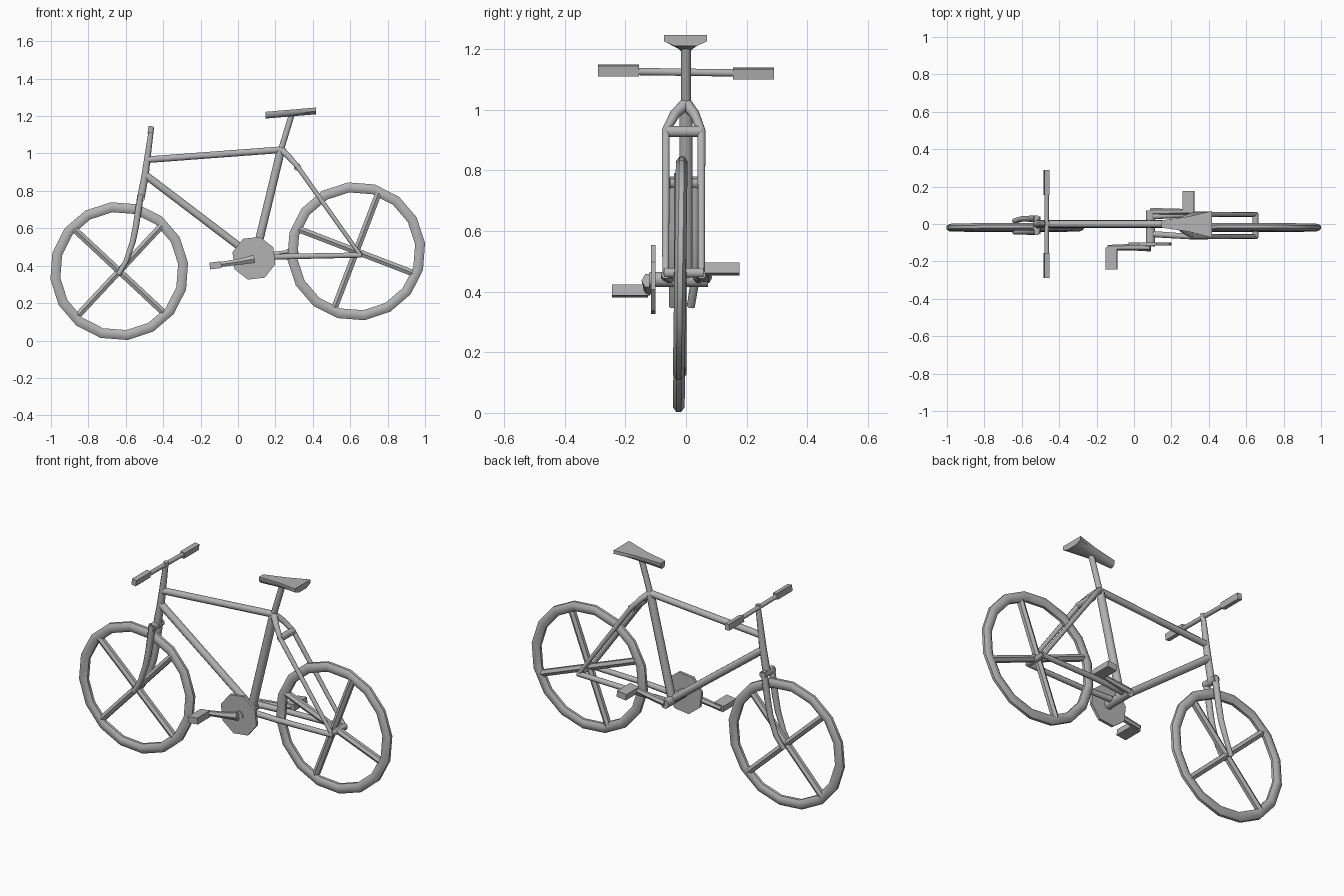
import bpy, bmesh, math
from mathutils import Vector, Matrix

cube = bpy.data.objects.get("Cube")
if cube:
    bpy.data.objects.remove(cube)

grey = bpy.data.materials.new("plain grey")
grey.use_nodes = True
colour = (0.45, 0.45, 0.45, 1)
grey.diffuse_color = colour
grey.node_tree.nodes["Principled BSDF"].inputs["Base Color"].default_value = colour


def finish(name, bm, angle=50):
    bmesh.ops.recalc_face_normals(bm, faces=bm.faces)
    mesh = bpy.data.meshes.new(name)
    bm.to_mesh(mesh)
    bm.free()
    mesh.materials.append(grey)
    obj = bpy.data.objects.new(name, mesh)
    bpy.context.collection.objects.link(obj)
    bpy.ops.object.select_all(action='DESELECT')
    obj.select_set(True)
    bpy.context.view_layer.objects.active = obj
    bpy.ops.object.shade_smooth_by_angle(angle=math.radians(angle))
    return obj


def skin(bm, rings, closed=False):
    """Join successive vertex rings with quads."""
    n = len(rings[0])
    count = len(rings) if closed else len(rings) - 1
    for i in range(count):
        a, b = rings[i], rings[(i + 1) % len(rings)]
        for j in range(n):
            k = (j + 1) % n
            bm.faces.new((a[j], a[k], b[k], b[j]))
    if not closed:
        bm.faces.new(rings[0])
        bm.faces.new(rings[-1])


def tube(name, points, radii, sides=8, turn=0.5, angle=50):
    """Sweep a polygon along a path; radii is one value or one per point."""
    pts = [Vector(p) for p in points]
    if not isinstance(radii, (list, tuple)):
        radii = [radii] * len(pts)
    bm = bmesh.new()
    rings = []
    for i, p in enumerate(pts):
        d = (pts[min(i + 1, len(pts) - 1)] - pts[max(i - 1, 0)]).normalized()
        ref = Vector((1, 0, 0)) if abs(d.y) > 0.8 else Vector((0, 1, 0))
        u = d.cross(ref).normalized()
        v = d.cross(u)
        ring = []
        for j in range(sides):
            t = math.tau * (j + turn) / sides
            ring.append(bm.verts.new(p + radii[i] * (math.cos(t) * u + math.sin(t) * v)))
        rings.append(ring)
    skin(bm, rings)
    return finish(name, bm, angle)


def box(name, centre, size, tilt=0):
    bm = bmesh.new()
    bmesh.ops.create_cube(bm, size=1)
    bmesh.ops.scale(bm, vec=size, verts=bm.verts)
    bmesh.ops.rotate(bm, matrix=Matrix.Rotation(tilt, 3, 'Y'), verts=bm.verts)
    bmesh.ops.translate(bm, vec=centre, verts=bm.verts)
    return finish(name, bm)


def wheel(name, x, z, turn):
    """Faceted tyre with a flat tread and four spokes crossing at the hub."""
    y, steps, sides = -0.019, 16, 8
    bm = bmesh.new()
    rings = []
    for i in range(steps):
        a = math.tau * i / steps + 0.12
        ring = []
        for j in range(sides):
            t = math.tau * (j + 0.5) / sides
            r = 0.344 + 0.029 * math.cos(t)
            ring.append(bm.verts.new((x + r * math.cos(a), y + 0.021 * math.sin(t) + 0.014 * r * math.sin(a),
                                      z + r * math.sin(a))))
        rings.append(ring)
    skin(bm, rings, closed=True)
    finish(name + "_tyre", bm)
    for k in range(2):
        a = math.radians(turn + 90 * k)
        dx, dz = 0.335 * math.cos(a), 0.335 * math.sin(a)
        tube(f"{name}_spoke_{k + 1}", [(x - dx, y, z - dz), (x + dx, y, z + dz)], 0.02, 6)


wheel("front_wheel", -0.635, 0.371, 47)
wheel("rear_wheel", 0.632, 0.477, 69)

# Main frame
seat_joint = (0.23, 0, 1.02)
bottom_joint = (0.09, 0, 0.44)
tube("top_tube", [(-0.48, 0, 0.967), seat_joint], 0.019)
tube("down_tube", [(-0.495, 0, 0.885), bottom_joint], 0.022)
tube("seat_tube", [bottom_joint, seat_joint], 0.024)
tube("seat_post", [seat_joint, (0.288, 0, 1.21)], 0.017)
tube("head_tube", [(-0.462, 0, 1.14), (-0.477, 0, 1.03), (-0.497, 0, 0.88), (-0.52, 0, 0.76)],
     [0.014, 0.017, 0.021, 0.022])

# Front fork
tube("fork_crown", [(-0.521, -0.053, 0.76), (-0.521, 0.04, 0.76)], 0.022)
for side, y, foot in (("near", -0.042, -0.043), ("far", 0.028, 0.016)):
    tube("fork_blade_" + side,
         [(-0.521, y, 0.775), (-0.546, y, 0.61), (-0.562, y, 0.53), (-0.598, y, 0.425), (-0.64, foot, 0.352)],
         [0.019, 0.018, 0.017, 0.015, 0.014])

# Rear stays
for side, y in (("near", -0.067), ("far", 0.051)):
    tube("seat_stay_" + side, [(0.232, 0, 1.02), (0.27, y * 0.55, 0.985), (0.318, y, 0.93), (0.655, y, 0.455)],
         [0.02, 0.017, 0.014, 0.012])
    tube("chain_stay_" + side, [(0.09, y * 0.8, 0.445), (0.3, y, 0.45), (0.66, y, 0.457)], [0.018, 0.016, 0.015])
tube("stay_bridge", [(0.317, -0.067, 0.928), (0.317, 0.052, 0.928)], 0.02)
tube("rear_axle", [(0.65, -0.072, 0.462), (0.65, 0.057, 0.462)], 0.017)

# Handlebar and grips
tube("handlebar", [(-0.467, -0.25, 1.127), (-0.467, 0.25, 1.12)], 0.013)
for side, s in (("near", -1), ("far", 1)):
    box("grip_" + side, (-0.467, s * 0.222, 1.124 - 0.005 * s), (0.028, 0.135, 0.035), 0.15)

# Saddle: narrow nose, wide back, tapered underside
bm = bmesh.new()
layers = []
for drop, narrow in ((0.036, 0.5), (0.02, 1.0), (0.0, 1.0)):
    outline = ((0.148, -0.02), (0.29, -0.04), (0.417, -0.073), (0.417, 0.07), (0.29, 0.04), (0.148, 0.02))
    layers.append([bm.verts.new((x, y * narrow, 1.223 + (x - 0.15) * 0.085 - drop)) for x, y in outline])
skin(bm, layers)
finish("saddle", bm)

# Chainring, cranks and pedals
tube("crank_axle", [(0.088, -0.12, 0.44), (0.088, 0.072, 0.44)], 0.027)
tube("chainring", [(0.085, -0.116, 0.44), (0.085, -0.1, 0.44)], 0.119, 8, 0.35, 30)
tube("crank_near", [(0.088, -0.122, 0.436), (0, -0.124, 0.42), (-0.14, -0.126, 0.4)], [0.025, 0.018, 0.014], 6)
tube("crank_far", [(0.088, 0.066, 0.445), (0.3, 0.066, 0.475)], [0.02, 0.014], 6)
box("pedal_near", (-0.12, -0.185, 0.402), (0.062, 0.118, 0.036), -0.12)
box("pedal_far", (0.292, 0.117, 0.475), (0.06, 0.118, 0.036), -0.12)
